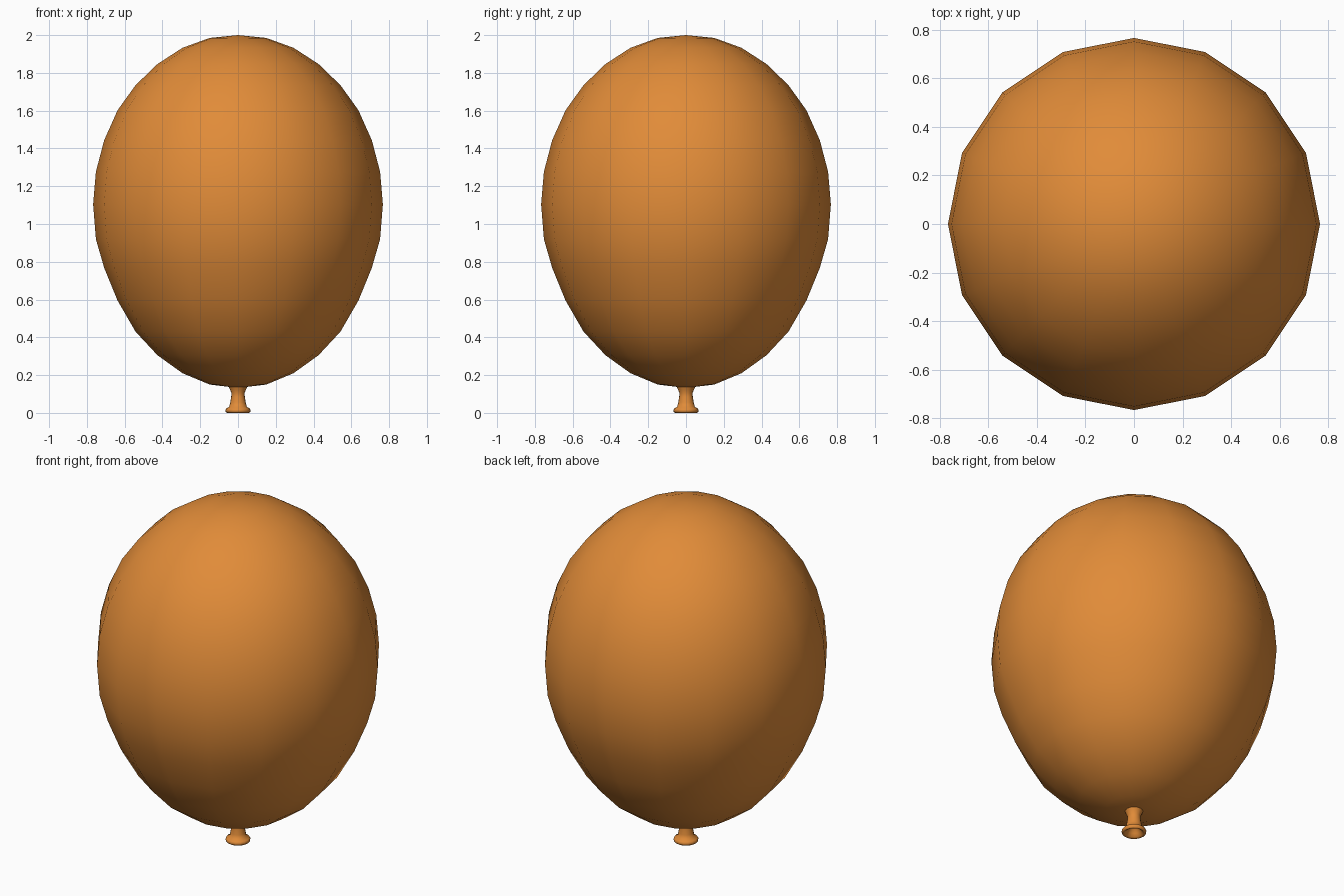
import bpy, bmesh, math

if "Cube" in bpy.data.objects:
    bpy.data.objects.remove(bpy.data.objects["Cube"])

mat = bpy.data.materials.new("orange_rubber")
mat.diffuse_color = (0.75, 0.26, 0.04, 1)
mat.use_nodes = True
mat.node_tree.nodes["Principled BSDF"].inputs["Base Color"].default_value = mat.diffuse_color


def lathe(name, profile, sides):
    """Revolve (radius, z) points about z; zero radius gives a pole."""
    bm = bmesh.new()
    rings = []
    for r, z in profile:
        n = 1 if r == 0 else sides
        rings.append([bm.verts.new((r * math.cos(2 * math.pi * i / sides),
                                    r * math.sin(2 * math.pi * i / sides), z))
                      for i in range(n)])
    for a, b in zip(rings, rings[1:]):
        for i in range(sides):
            j = (i + 1) % sides
            quad = [a[i % len(a)], a[j % len(a)], b[j % len(b)], b[i % len(b)]]
            bm.faces.new(list(dict.fromkeys(quad)))
    bmesh.ops.recalc_face_normals(bm, faces=bm.faces)
    for f in bm.faces:
        f.smooth = True
    mesh = bpy.data.meshes.new(name)
    bm.to_mesh(mesh)
    bm.free()
    mesh.materials.append(mat)
    ob = bpy.data.objects.new(name, mesh)
    bpy.context.collection.objects.link(ob)
    return ob


# Inflated body: 16-sided sphere, stretched into an egg shape
heights = [0.132, 0.15, 0.21, 0.305, 0.43, 0.595, 0.768, 0.92, 1.104,
           1.277, 1.443, 1.602, 1.735, 1.847, 1.933, 1.985, 2.0]
body = [(0 if k in (0, 16) else 0.767 * math.sin(math.pi * k / 16), z)
        for k, z in enumerate(heights)]
lathe("balloon_body", body, 16)

# Flared neck with rolled lip and hollow mouth
neck = [(0.05, 0.142), (0.043, 0.125), (0.035, 0.105), (0.036, 0.085),
        (0.041, 0.055), (0.046, 0.033), (0.062, 0.024), (0.067, 0.015),
        (0.065, 0.005), (0.058, 0.0), (0.048, 0.006), (0.036, 0.022),
        (0.024, 0.045), (0.0, 0.055)]
lathe("balloon_neck", neck, 16)
